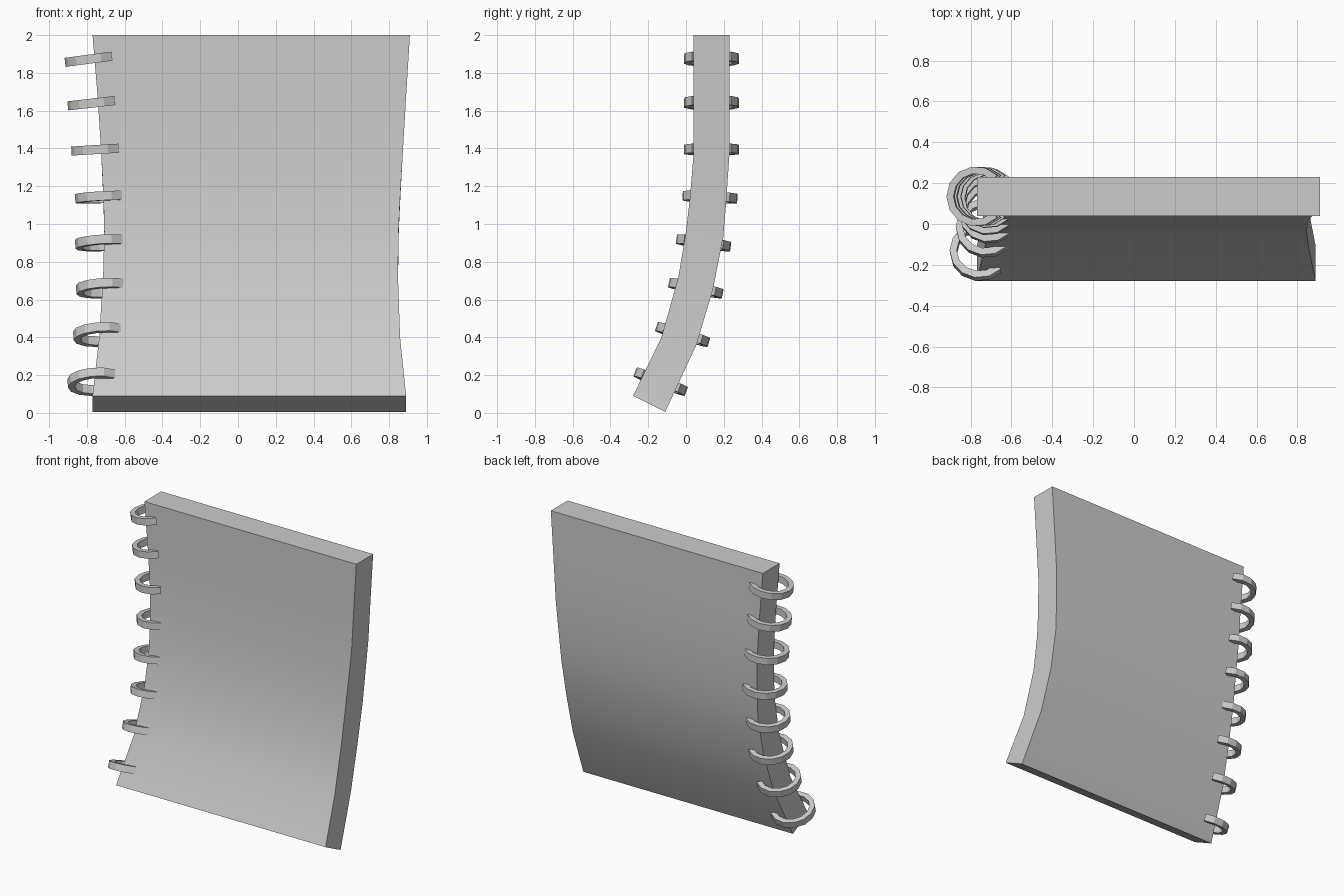
import bpy, bmesh, math
from mathutils import Matrix, Vector

if "Cube" in bpy.data.objects:
    bpy.data.objects.remove(bpy.data.objects["Cube"])


def finish(bm, name, smooth=True):
    bmesh.ops.recalc_face_normals(bm, faces=bm.faces)
    me = bpy.data.meshes.new(name)
    bm.to_mesh(me)
    bm.free()
    ob = bpy.data.objects.new(name, me)
    bpy.context.collection.objects.link(ob)
    if smooth:
        bpy.context.view_layer.objects.active = ob
        ob.select_set(True)
        bpy.ops.object.shade_smooth_by_angle(angle=math.radians(25))
        ob.select_set(False)
    return ob


def loft(bm, loops):
    """Join four-sided cross-sections into a closed solid."""
    rows = [[bm.verts.new(p) for p in lp] for lp in loops]
    for a, b in zip(rows, rows[1:]):
        for i in range(4):
            j = (i + 1) % 4
            bm.faces.new((a[i], a[j], b[j], b[i]))
    bm.faces.new(rows[0])
    bm.faces.new(rows[-1])


# Curved page block: front y, front z, back y, back z, left x, right x
sections = [
    (0.04, 2.00, 0.23, 2.00, -0.77, 0.91),
    (0.04, 1.66, 0.23, 1.66, -0.742, 0.889),
    (0.04, 1.37, 0.23, 1.37, -0.724, 0.872),
    (0.02, 1.13, 0.212, 1.11, -0.712, 0.858),
    (0.00, 0.96, 0.197, 0.93, -0.708, 0.850),
    (-0.04, 0.72, 0.143, 0.655, -0.714, 0.847),
    (-0.13, 0.40, 0.055, 0.36, -0.735, 0.858),
    (-0.28, 0.09, -0.11, 0.005, -0.77, 0.89),
]
bm = bmesh.new()
loft(bm, [[(l, fy, fz), (r, fy, fz), (r, by, bz), (l, by, bz)]
          for fy, fz, by, bz, l, r in sections])
finish(bm, "page_block")

# Open binding rings: centre x, y, z, pitch about x, roll about y (degrees)
rings = [
    (-0.77, 0.135, 1.875, 0, -7.5),
    (-0.755, 0.135, 1.642, 0, -6.5),
    (-0.735, 0.135, 1.395, 0, -3.5),
    (-0.715, 0.127, 1.142, -3, -3),
    (-0.715, 0.093, 0.90, -8, -3),
    (-0.71, 0.052, 0.66, -12, -3),
    (-0.725, -0.018, 0.415, -17, -3),
    (-0.755, -0.134, 0.165, -21, -3),
]
R_OUT, R_IN, HALF_H, STEPS = 0.147, 0.112, 0.024, 10
for n, (x, y, z, pitch, roll) in enumerate(rings, 1):
    m = (Matrix.Translation((x, y, z))
         @ Matrix.Rotation(math.radians(pitch), 4, 'X')
         @ Matrix.Rotation(math.radians(roll), 4, 'Y'))
    loops = []
    for i in range(STEPS + 1):
        a = math.radians(45 + 270 * i / STEPS)
        loops.append([m @ Vector((r * math.cos(a), r * math.sin(a), h))
                      for r, h in ((R_IN, -HALF_H), (R_OUT, -HALF_H),
                                   (R_OUT, HALF_H), (R_IN, HALF_H))])
    bm = bmesh.new()
    loft(bm, loops)
    finish(bm, f"binding_ring_{n}", smooth=False)
